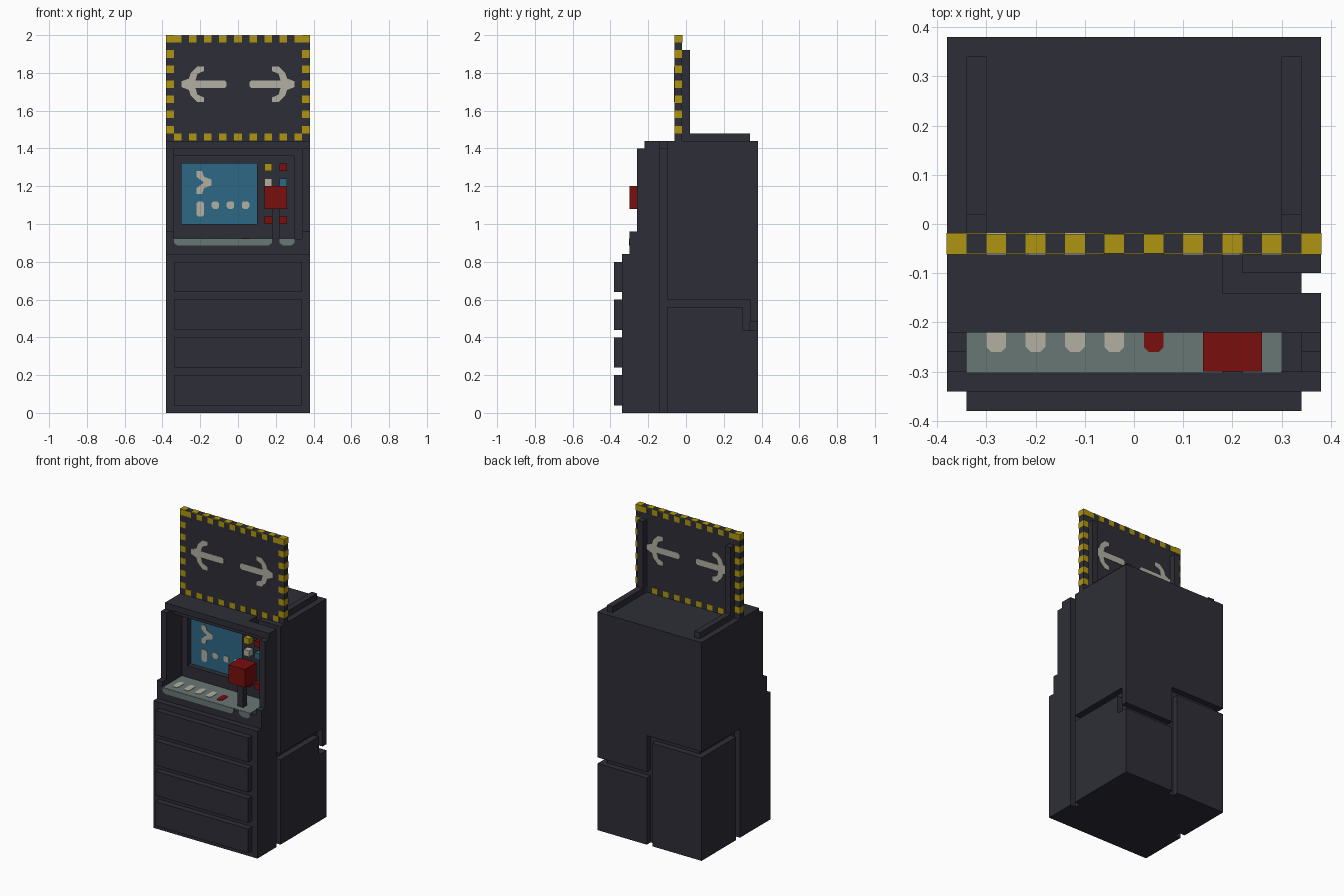
import bpy, bmesh, math

cube = bpy.data.objects.get("Cube")
if cube:
    bpy.data.objects.remove(cube, do_unlink=True)


def material(name, rgb):
    m = bpy.data.materials.new(name)
    m.use_nodes = True
    m.diffuse_color = (*rgb, 1)
    m.node_tree.nodes["Principled BSDF"].inputs["Base Color"].default_value = (*rgb, 1)
    return m


DARK = material("dark casing", (0.027, 0.027, 0.038))
YELLOW = material("hazard yellow", (0.42, 0.30, 0.005))
RED = material("deep red", (0.195, 0.0044, 0.0044))
BLUE = material("screen blue", (0.027, 0.138, 0.235))
GREY = material("tray grey", (0.141, 0.184, 0.175))
PALE = material("pale marking", (0.445, 0.434, 0.361))


def finish(name, bm, mat):
    bmesh.ops.recalc_face_normals(bm, faces=bm.faces)
    me = bpy.data.meshes.new(name)
    bm.to_mesh(me)
    bm.free()
    ob = bpy.data.objects.new(name, me)
    bpy.context.collection.objects.link(ob)
    me.materials.append(mat)
    return ob


def add_prism(bm, pts, axis, lo, hi):
    """Extrude a 2D outline along an axis (remaining axes keep x, y, z order)."""
    def place(p, t):
        c = list(p)
        c.insert("xyz".index(axis), t)
        return c
    face = bm.faces.new([bm.verts.new(place(p, lo)) for p in pts])
    ext = bmesh.ops.extrude_face_region(bm, geom=[face])
    move = [0, 0, 0]
    move["xyz".index(axis)] = hi - lo
    bmesh.ops.translate(bm, vec=move, verts=[v for v in ext["geom"] if isinstance(v, bmesh.types.BMVert)])


def prisms(name, outlines, axis, lo, hi, mat):
    bm = bmesh.new()
    for pts in outlines:
        add_prism(bm, pts, axis, lo, hi)
    return finish(name, bm, mat)


def boxes(name, dims, mat):
    """Each entry is x0, x1, y0, y1, z0, z1."""
    bm = bmesh.new()
    for x0, x1, y0, y1, z0, z1 in dims:
        add_prism(bm, [(x0, y0), (x1, y0), (x1, y1), (x0, y1)], "z", z0, z1)
    return finish(name, bm, mat)


def rounded(x0, x1, z0, z1, c=0.01):
    """Rectangle outline with clipped corners."""
    return [(x0 + c, z0), (x1 - c, z0), (x1, z0 + c), (x1, z1 - c),
            (x1 - c, z1), (x0 + c, z1), (x0, z1 - c), (x0, z0 + c)]


# Cabinet: stepped side profile
profile = [(-0.34, 0), (0.38, 0), (0.38, 1.44), (-0.22, 1.44), (-0.22, 1.40),
           (-0.26, 1.40), (-0.26, 0.96), (-0.30, 0.96), (-0.30, 0.84), (-0.34, 0.84)]
cabinet = prisms("cabinet", [profile], "x", -0.38, 0.38, DARK)

# Recesses and cable grooves cut into the cabinet
cuts = [
    (-0.34, 0.34, -0.5, -0.18, 0.92, 1.40),    # console bay
    (-0.34, 0.30, -0.5, -0.10, 0.92, 1.36),    # bay back wall
    (-0.30, 0.10, -0.5, -0.06, 1.00, 1.32),    # screen opening
    (0.34, 0.5, -0.14, -0.10, -0.1, 1.6),      # right side, full height
    (0.18, 0.5, -0.14, -0.10, 1.40, 1.6),      # roof channel
    (0.18, 0.22, -0.14, -0.06, 1.40, 1.6),
    (0.34, 0.5, -0.12, 0.34, 0.56, 0.60),      # right side, stepped
    (0.34, 0.5, 0.30, 0.34, 0.44, 0.60),
    (0.34, 0.5, 0.30, 0.5, 0.44, 0.48),
    (-0.02, 0.5, 0.34, 0.5, 0.44, 0.48),       # back
    (-0.02, 0.02, 0.34, 0.5, -0.1, 0.72),
    (-0.5, 0.02, 0.34, 0.5, 0.68, 0.72),
    (-0.5, -0.34, -0.02, 0.5, 0.68, 0.72),     # left side
    (-0.5, -0.34, -0.02, 0.02, -0.1, 0.72),
]
bpy.context.view_layer.objects.active = cabinet
for dims in cuts:
    cutter = boxes("cutter", [dims], DARK)
    cutter.hide_render = True
    mod = cabinet.modifiers.new("cut", "BOOLEAN")
    mod.operation = "DIFFERENCE"
    mod.solver = "EXACT"
    mod.object = cutter
    bpy.ops.object.modifier_apply(modifier=mod.name)
    bpy.data.objects.remove(cutter, do_unlink=True)

# Front panels
boxes("front_panels", [(-0.34, 0.34, -0.38, -0.34, 0.04 + 0.2 * i, 0.20 + 0.2 * i)
                       for i in range(4)], DARK)

# Screen and its markings
boxes("screen", [(-0.30, 0.10, -0.064, -0.058, 1.00, 1.32)], BLUE)
prompt = [(-0.22, 1.28), (-0.19, 1.28), (-0.18, 1.25), (-0.14, 1.235), (-0.14, 1.205),
          (-0.18, 1.19), (-0.19, 1.16), (-0.22, 1.16), (-0.22, 1.19), (-0.18, 1.22), (-0.22, 1.25)]
dots = [rounded(x, x + 0.04, 1.08, 1.12) for x in (-0.14, -0.06, 0.02)]
prisms("screen_markings", [prompt, rounded(-0.22, -0.18, 1.04, 1.12)] + dots,
       "y", -0.068, -0.062, PALE)

# Console buttons
for name, mat, spots in [("yellow_button", YELLOW, [(0.14, 1.28)]),
                         ("pale_button", PALE, [(0.14, 1.20)]),
                         ("blue_button", BLUE, [(0.22, 1.20)]),
                         ("red_buttons", RED, [(0.22, 1.28), (0.14, 1.00), (0.22, 1.00)])]:
    boxes(name, [(x, x + 0.04, -0.14, -0.10, z, z + 0.04) for x, z in spots], mat)

# Tray surface with its front lip and flat keys
boxes("tray_top", [(-0.34, 0.30, -0.30, -0.10, 0.918, 0.923)], GREY)
lips = [[(x0, 0.922), (x0, 0.90), (x0 + 0.02, 0.885), (x1 - 0.02, 0.885), (x1, 0.90), (x1, 0.922)]
        for x0, x1 in ((-0.34, 0.18), (0.22, 0.30))]
prisms("tray_lip", lips, "y", -0.303, -0.298, GREY)
prisms("tray_keys", [rounded(x, x + 0.04, -0.26, -0.18) for x in (-0.30, -0.22, -0.14, -0.06)],
       "z", 0.92, 0.926, PALE)
prisms("red_tray_key", [rounded(0.02, 0.06, -0.26, -0.18)], "z", 0.92, 0.926, RED)

# Joystick
boxes("joystick_stem", [(0.18, 0.22, -0.26, -0.22, 0.92, 1.09)], DARK)
boxes("joystick_knob", [(0.14, 0.26, -0.30, -0.18, 1.08, 1.20)], RED)

# Sign board and rear brackets
boxes("sign_board", [(-0.38, 0.38, -0.06, -0.02, 1.44, 1.998)], DARK)
for side, x in (("left", 0.30), ("right", -0.34)):
    bracket = [(-0.02, 1.44), (0.34, 1.44), (0.34, 1.48), (0.02, 1.48), (0.02, 1.92), (-0.02, 1.92)]
    prisms(side + "_bracket", [bracket], "x", x, x + 0.04, DARK)

# Hazard border: side blocks, top and bottom rows, stripes on the upper edge
F, B = -0.062, -0.018
border = []
for i in range(7):
    z = 1.96 - 0.08 * i
    border += [(-0.381, -0.34, F, B, z, z + 0.04), (0.34, 0.381, F, B, z, z + 0.04)]
for i in range(9):
    x = -0.34 + 0.08 * i
    border += [(x, x + 0.04, F, B, 1.96, 1.997), (x, x + 0.04, F, B, 1.442, 1.48)]
for i in range(1, 9):
    x = -0.38 + 0.08 * i
    border.append((x, x + 0.04, -0.06, -0.02, 1.995, 2.0))
boxes("hazard_border", border, YELLOW)

# Outward arrows on both faces of the sign
arrow = [(0.30, 1.755), (0.30, 1.725), (0.26, 1.71), (0.25, 1.68), (0.215, 1.645), (0.18, 1.645),
         (0.18, 1.67), (0.215, 1.685), (0.225, 1.72), (0.07, 1.72), (0.06, 1.73), (0.06, 1.75),
         (0.07, 1.76), (0.225, 1.76), (0.215, 1.795), (0.18, 1.81), (0.18, 1.835),
         (0.215, 1.835), (0.25, 1.80), (0.26, 1.77)]
mirrored = [(-x, z) for x, z in arrow]
prisms("front_arrows", [arrow, mirrored], "y", -0.063, -0.058, PALE)
prisms("back_arrows", [arrow, mirrored], "y", -0.022, -0.017, PALE)
